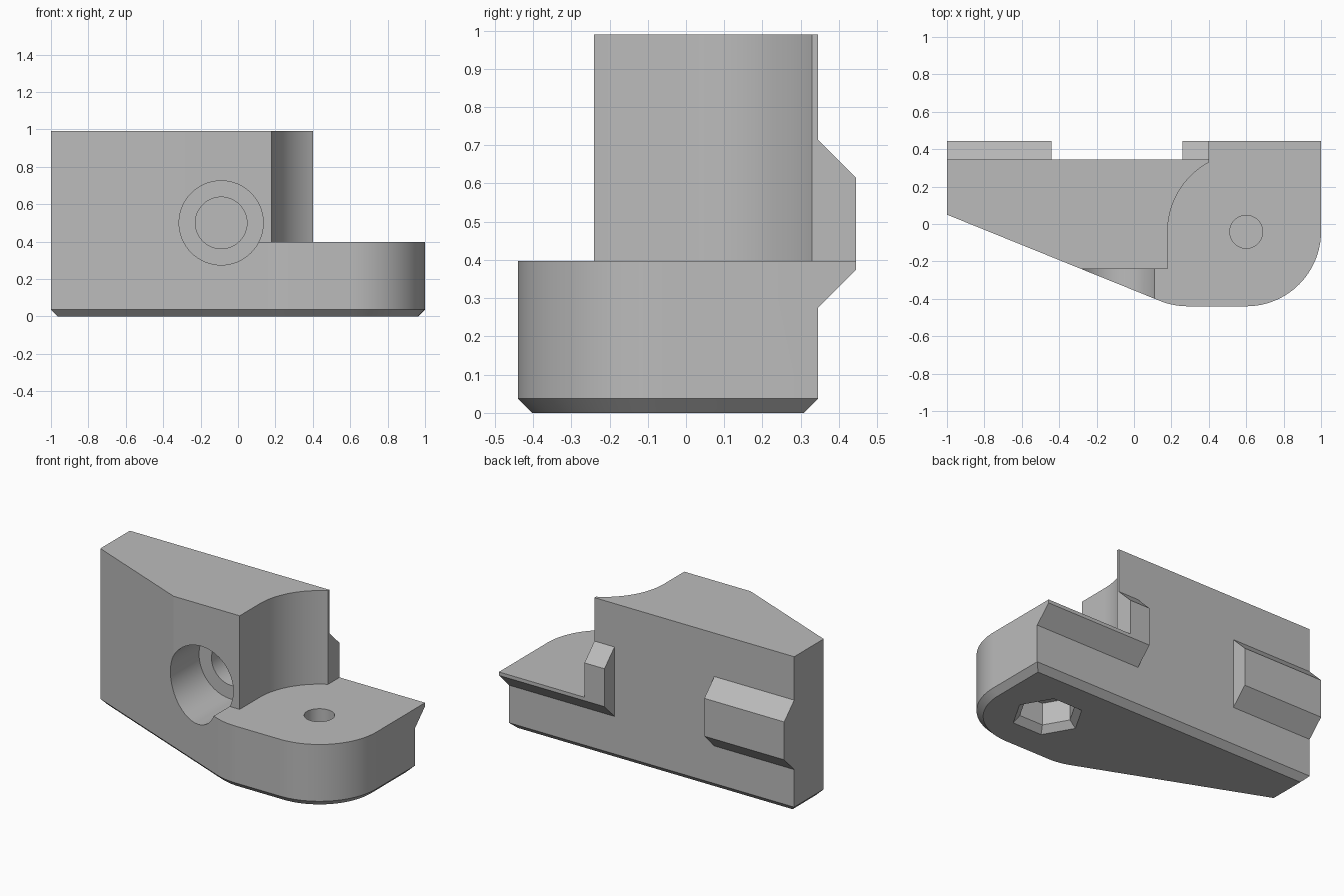
import bpy
import bmesh
from math import cos, sin, radians
from mathutils import Matrix, Vector

if "Cube" in bpy.data.objects:
    bpy.data.objects.remove(bpy.data.objects["Cube"], do_unlink=True)

grey = bpy.data.materials.new("plain grey")
grey.use_nodes = True
grey.diffuse_color = (0.5, 0.5, 0.5, 1)
grey.node_tree.nodes["Principled BSDF"].inputs["Base Color"].default_value = (0.5, 0.5, 0.5, 1)

TOP, STEP, BACK, FRONT = 0.99, 0.397, 0.345, -0.24
HOLE = (0.6, -0.042)
CHAMFER = 0.037


def arc(cx, cy, r, start, end, n):
    angles = [radians(start + (end - start) * i / n) for i in range(n + 1)]
    return [(cx + r * cos(a), cy + r * sin(a)) for a in angles]


def to_object(name, bm):
    bmesh.ops.recalc_face_normals(bm, faces=bm.faces)
    mesh = bpy.data.meshes.new(name)
    bm.to_mesh(mesh)
    bm.free()
    mesh.materials.append(grey)
    obj = bpy.data.objects.new(name, mesh)
    bpy.context.collection.objects.link(obj)
    return obj


def prism(points, depth):
    """Extrude a closed outline of 3D points along a vector."""
    bm = bmesh.new()
    face = bm.faces.new([bm.verts.new(p) for p in points])
    new = bmesh.ops.extrude_face_region(bm, geom=[face])["geom"]
    verts = [v for v in new if isinstance(v, bmesh.types.BMVert)]
    bmesh.ops.translate(bm, verts=verts, vec=Vector(depth))
    return bm


def drill(name, sides, r1, r2, start, end, turn=0):
    """Straight or tapered round or six-sided cutter between two points."""
    start, end = Vector(start), Vector(end)
    axis = end - start
    bm = bmesh.new()
    bmesh.ops.create_cone(bm, cap_ends=True, segments=sides, radius1=r1, radius2=r2, depth=axis.length)
    place = Matrix.Translation((start + end) / 2) @ axis.to_track_quat("Z", "Y").to_matrix().to_4x4()
    bmesh.ops.transform(bm, matrix=place @ Matrix.Rotation(radians(turn), 4, "Z"), verts=bm.verts)
    return to_object(name, bm)


def combine(target, tool, operation):
    mod = target.modifiers.new(tool.name, "BOOLEAN")
    mod.object, mod.operation, mod.solver = tool, operation, "EXACT"
    bpy.ops.object.select_all(action="DESELECT")
    bpy.context.view_layer.objects.active = target
    target.select_set(True)
    bpy.ops.object.modifier_apply(modifier=mod.name)
    bpy.data.objects.remove(tool, do_unlink=True)


# Body: tapered outline with rounded corners and a chamfered underside
outline = [(-1, BACK), (-1, 0.05)]
outline += arc(0.288, -0.04, 0.4, 248, 270, 8)
outline += arc(0.6, -0.04, 0.4, 270, 360, 32) + [(1, BACK)]
bm = prism([(x, y, 0) for x, y in outline], (0, 0, TOP))
bottom = [e for e in bm.edges if all(v.co.z < 0.001 for v in e.verts)]
bmesh.ops.recalc_face_normals(bm, faces=bm.faces)
bmesh.ops.bevel(bm, geom=bottom, offset=CHAMFER, segments=1, affect="EDGES")
body = to_object("bracket_body", bm)

# Rails on the back
rail = [(BACK - 0.05, 0.275), (BACK, 0.275), (0.445, 0.375), (0.445, 0.615), (BACK, 0.715), (BACK - 0.05, 0.715)]
for name, x0, x1 in (("right_rail", -1, -0.44), ("left_rail", 0.26, 1)):
    combine(body, to_object(name, prism([(x0, y, z) for y, z in rail], (x1 - x0, 0, 0))), "UNION")

# Step: front ledge and round clearance above the foot
step = [(-2, FRONT), (0.18, FRONT)] + arc(0.6, -0.04, 0.42, 180, 118.4, 24)
step += [(0.4, 1), (2, 1), (2, -1), (-2, -1)]
combine(body, to_object("step_cutter", prism([(x, y, STEP) for x, y in step], (0, 0, 2))), "DIFFERENCE")

# Front bolt hole with a wide recess
bx, bz = -0.09, 0.5
combine(body, drill("recess_cutter", 64, 0.225, 0.225, (bx, -1, bz), (bx, 0.06, bz)), "DIFFERENCE")
combine(body, drill("bolt_cutter", 48, 0.138, 0.138, (bx, 0, bz), (bx, 0.32, bz)), "DIFFERENCE")

# Foot screw hole above a chamfered hexagonal nut pocket
hx, hy = HOLE
combine(body, drill("screw_cutter", 48, 0.088, 0.088, (hx, hy, 0.2), (hx, hy, 0.6)), "DIFFERENCE")
combine(body, drill("nut_cutter", 6, 0.165, 0.165, (hx, hy, -0.1), (hx, hy, 0.18), 30), "DIFFERENCE")
combine(body, drill("nut_chamfer_cutter", 6, 0.245, 0.165, (hx, hy, -0.04), (hx, hy, 0.04), 30), "DIFFERENCE")

bpy.ops.object.shade_smooth_by_angle(angle=radians(20))
